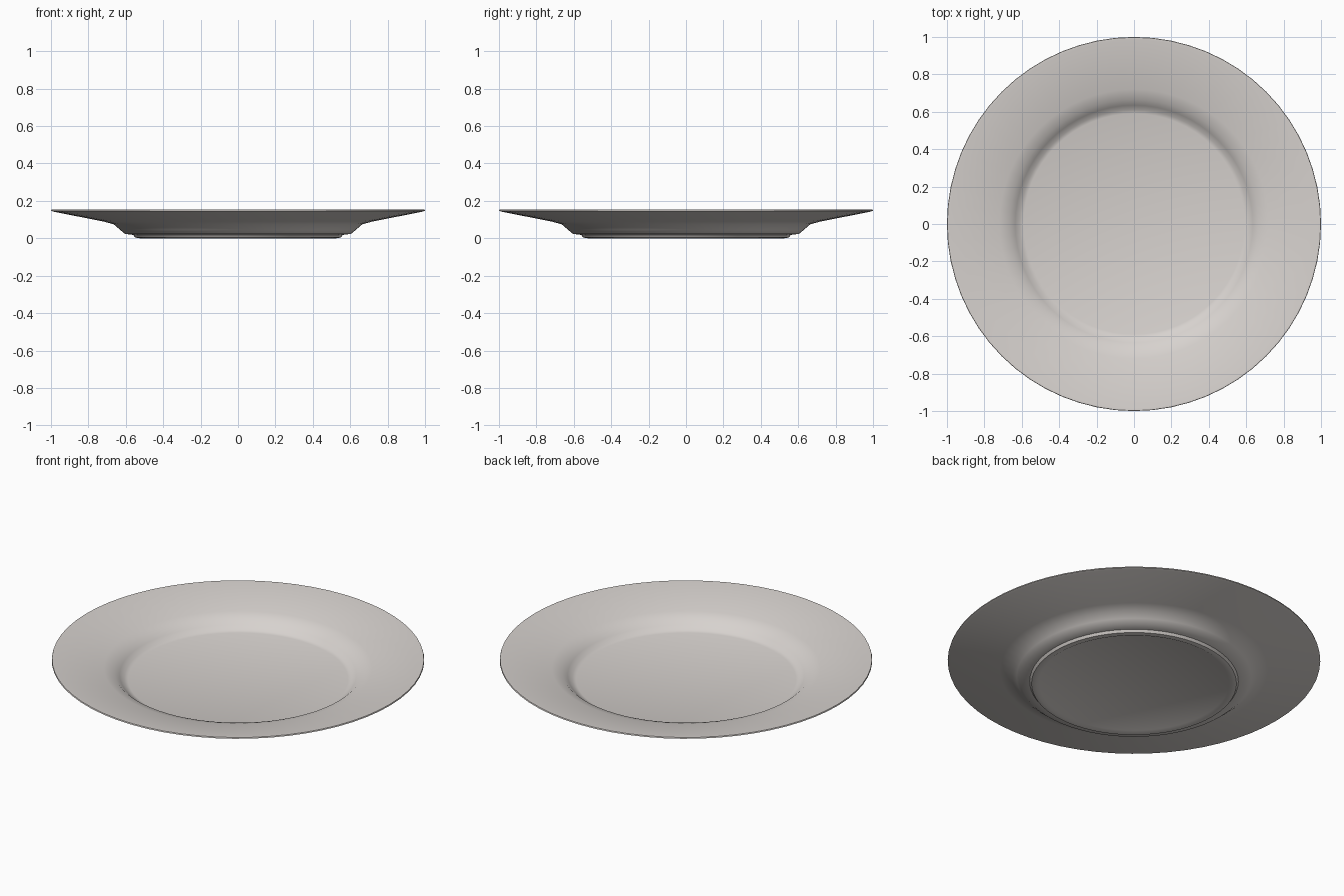
import bpy, bmesh, math

cube = bpy.data.objects.get("Cube")
if cube:
    bpy.data.objects.remove(cube, do_unlink=True)

# Glazed ceramic colour
ceramic = bpy.data.materials.new("warm off white ceramic")
ceramic.use_nodes = True
colour = (0.68, 0.645, 0.62, 1)
ceramic.diffuse_color = colour
ceramic.node_tree.nodes["Principled BSDF"].inputs["Base Color"].default_value = colour

# Half cross-section (radius, height): underside centre, foot, wall, rim, well
PROFILE = [
    (0, 0.008), (0.51, 0.008), (0.525, 0.0), (0.55, 0.004), (0.56, 0.018),
    (0.605, 0.024), (0.63, 0.045), (0.665, 0.075), (0.72, 0.09), (0.985, 0.142),
    (1.0, 0.147), (0.998, 0.154), (0.985, 0.154),
    (0.72, 0.102), (0.665, 0.086), (0.635, 0.06), (0.61, 0.04), (0.59, 0.034),
    (0, 0.034),
]


def lathe(name, profile, steps):
    """Spin a profile about the z axis into a closed solid."""
    bm = bmesh.new()
    verts = [bm.verts.new((r, 0, z)) for r, z in profile]
    edges = [bm.edges.new(pair) for pair in zip(verts, verts[1:])]
    bmesh.ops.spin(bm, geom=verts + edges, cent=(0, 0, 0), axis=(0, 0, 1),
                   angle=math.tau, steps=steps)
    bmesh.ops.remove_doubles(bm, verts=bm.verts[:], dist=0.0005)
    bmesh.ops.recalc_face_normals(bm, faces=bm.faces[:])
    mesh = bpy.data.meshes.new(name)
    bm.to_mesh(mesh)
    bm.free()
    obj = bpy.data.objects.new(name, mesh)
    bpy.context.collection.objects.link(obj)
    return obj


plate = lathe("dinner_plate", PROFILE, 64)
plate.data.materials.append(ceramic)

# Smooth glaze with a crisp rim
bpy.ops.object.select_all(action="DESELECT")
plate.select_set(True)
bpy.context.view_layer.objects.active = plate
bpy.ops.object.shade_smooth_by_angle(angle=math.radians(45))
